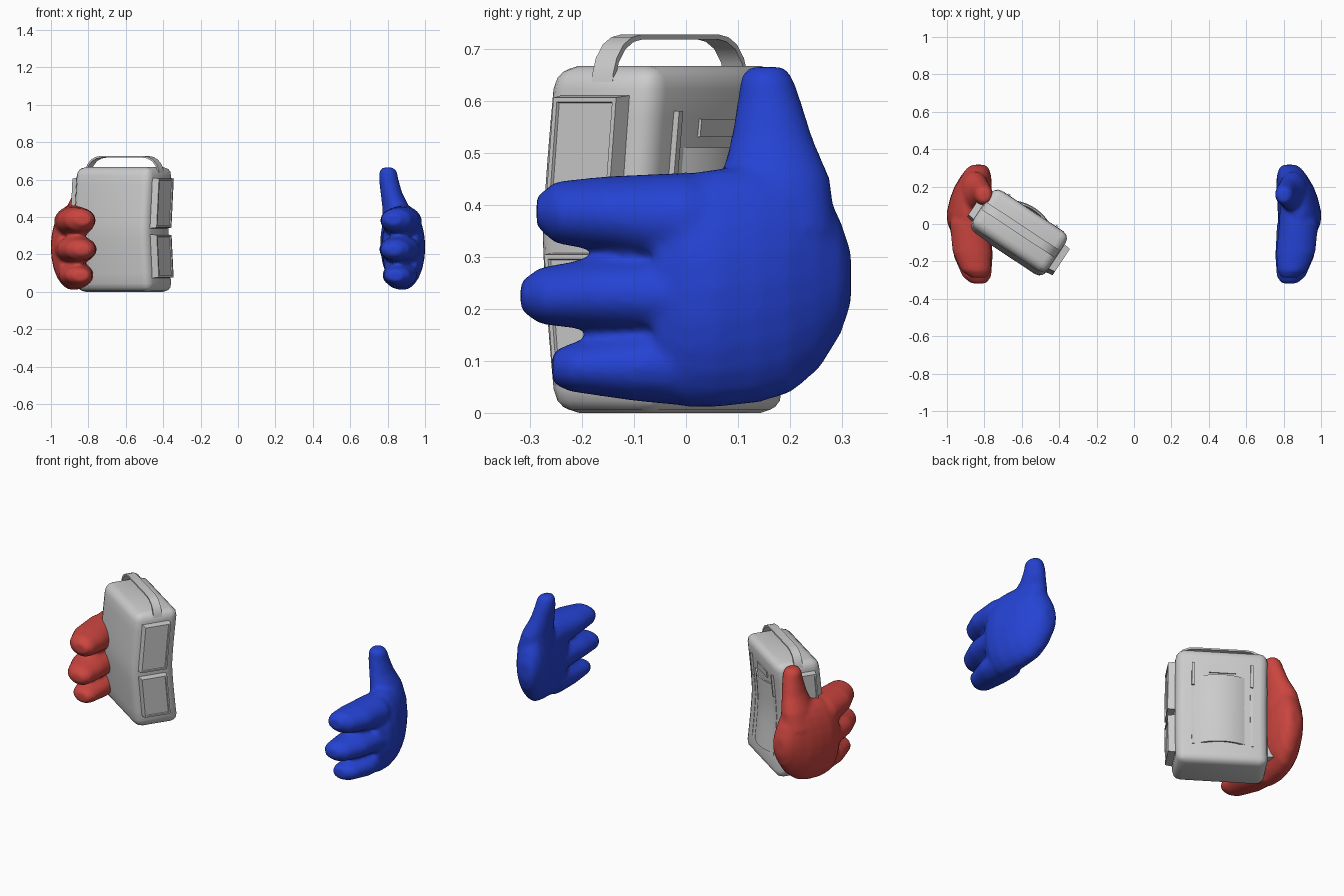
import bpy, bmesh, math
from mathutils import Matrix, Vector

if "Cube" in bpy.data.objects:
    bpy.data.objects.remove(bpy.data.objects["Cube"])


def material(name, rgb):
    m = bpy.data.materials.new(name)
    m.diffuse_color = (*rgb, 1)
    m.use_nodes = True
    m.node_tree.nodes["Principled BSDF"].inputs["Base Color"].default_value = m.diffuse_color
    return m


RED = material("glove red", (0.60, 0.06, 0.05))
BLUE = material("glove blue", (0.018, 0.055, 0.65))
GREY = material("pack grey", (0.60, 0.60, 0.60))


def finish(bm, name, mat, angle=35):
    bmesh.ops.recalc_face_normals(bm, faces=bm.faces)
    me = bpy.data.meshes.new(name)
    bm.to_mesh(me)
    bm.free()
    me.materials.append(mat)
    ob = bpy.data.objects.new(name, me)
    bpy.context.collection.objects.link(ob)
    bpy.ops.object.select_all(action='DESELECT')
    bpy.context.view_layer.objects.active = ob
    ob.select_set(True)
    bpy.ops.object.shade_smooth_by_angle(angle=math.radians(angle))
    return ob


# ---------- hands: lofted ellipses (x, y, z, radius x, other radius) ----------
PALM = [(.885, -.06, .235, .08, .19), (.885, 0, .235, .113, .225), (.885, .06, .24, .117, .23),
        (.875, .14, .247, .108, .228), (.86, .20, .257, .10, .22), (.845, .255, .268, .082, .185),
        (.835, .297, .26, .06, .11), (.83, .317, .26, .035, .05)]
FINGERS = [
    [(.83, -.287, .387, .042, .03), (.845, -.25, .385, .08, .06), (.865, -.15, .382, .105, .073),
     (.88, 0, .37, .105, .092), (.87, .1, .36, .09, .09)],
    [(.83, -.318, .225, .042, .028), (.84, -.28, .225, .078, .055), (.86, -.17, .228, .105, .07),
     (.875, 0, .225, .112, .08)],
    [(.84, -.257, .087, .042, .03), (.85, -.225, .087, .07, .046), (.865, -.1, .088, .093, .065),
     (.87, .03, .1, .09, .09)]]
THUMB = [(.80, .155, .665, .028, .034), (.803, .155, .645, .047, .05), (.806, .16, .60, .052, .061),
         (.82, .165, .53, .058, .078), (.845, .172, .45, .073, .105), (.86, .17, .35, .09, .12)]


def loft(bm, rings, side, upright=False, n=24):
    loops = []
    for x, y, z, rx, ro in rings:
        loop = []
        for i in range(n):
            a = 2 * math.pi * i / n
            dx, d = rx * math.cos(a), ro * math.sin(a)
            off = (dx, d, 0) if upright else (dx, 0, d)
            loop.append(bm.verts.new((side * (x + off[0]), y + off[1], z + off[2])))
        loops.append(loop)
    for a, b in zip(loops, loops[1:]):
        for i in range(n):
            j = (i + 1) % n
            bm.faces.new((a[i], a[j], b[j], b[i]))
    bm.faces.new(loops[0])
    bm.faces.new(loops[-1])


def hand(name, side, mat):
    bm = bmesh.new()
    loft(bm, PALM, side)
    for f in FINGERS:
        loft(bm, f, side)
    loft(bm, THUMB, side, upright=True)
    ob = finish(bm, name, mat, 180)
    # blend the lofts into one soft skin
    r = ob.modifiers.new("blend", 'REMESH')
    r.mode, r.voxel_size, r.use_smooth_shade = 'VOXEL', .011, True
    s = ob.modifiers.new("soften", 'SMOOTH')
    s.factor, s.iterations = .5, 6


hand("right_hand", -1, RED)
hand("left_hand", 1, BLUE)

# ---------- pack: built upright along x, bent, then turned into place ----------
PLACE = Matrix.Translation((-.607, -.031, 0)) @ Matrix.Rotation(math.radians(-33.4), 4, 'Z')


def pack_part(bm, name, bend=True, angle=35):
    for v in bm.verts:
        if bend:
            t = min(1, abs(v.co.z - .335) / .335)
            v.co.y -= .03 * (1 - t ** 1.3)
        v.co = PLACE @ v.co
    return finish(bm, name, GREY, angle)


def box(bm, lo, hi):
    lo, hi = Vector(lo), Vector(hi)
    m = Matrix.Translation((lo + hi) / 2) @ Matrix.Diagonal((*(hi - lo), 1))
    return bmesh.ops.create_cube(bm, size=1, matrix=m)['verts']


def slice_z(bm, heights):
    for z in heights:
        bmesh.ops.bisect_plane(bm, geom=bm.verts[:] + bm.edges[:] + bm.faces[:],
                               plane_co=(0, 0, z), plane_no=(0, 0, 1))


# body
bm = bmesh.new()
box(bm, (-.24, -.125, 0), (.24, .125, .667))
bmesh.ops.bevel(bm, geom=bm.edges[:], offset=.045, segments=3, profile=.5, affect='EDGES')
slice_z(bm, [.1 + .047 * i for i in range(11)])
pack_part(bm, "pack_body", angle=60)

# side pouches with a sunken outer panel
for side, word in ((1, "right"), (-1, "left")):
    for z0, z1, level in ((.337, .613, "upper"), (.072, .31, "lower")):
        bm = bmesh.new()
        x0, x1 = sorted((side * .215, side * .277))
        vs = box(bm, (x0, -.088, z0), (x1, .076, z1))
        mid = Vector((0, -.006, (z0 + z1) / 2))
        for v in vs:
            if v.co.x * side > .25:
                v.co.y = mid.y + (v.co.y - mid.y) * .88
                v.co.z = mid.z + (v.co.z - mid.z) * .95
        bm.normal_update()
        outer = [f for f in bm.faces if f.normal.x * side > .9]
        bmesh.ops.inset_region(bm, faces=outer, thickness=.012, depth=0)
        bmesh.ops.inset_region(bm, faces=outer, thickness=.003, depth=-.006)
        pack_part(bm, f"{word}_{level}_pouch", angle=20)

# carrying handle: a flat strap following an arch
half = [(.238, .615), (.235, .65), (.222, .682), (.198, .708), (.168, .722), (.135, .727)]
path = half + [(-x, z) for x, z in reversed(half)]
bm = bmesh.new()
rows = []
for x, z in path:
    k = 1 - .009 / math.hypot(x, z - .5)
    rows.append([bm.verts.new(c) for c in (
        (x, -.024, z), (x, .024, z),
        (x * k, .024, z - .009), (x * k, -.024, z - .009))])
for a, b in zip(rows, rows[1:]):
    for i in range(4):
        j = (i + 1) % 4
        bm.faces.new((a[i], a[j], b[j], b[i]))
bm.faces.new(rows[0])
bm.faces.new(rows[-1])
pack_part(bm, "carry_handle", bend=False, angle=40)

# curved open-topped pocket on the back
bm = bmesh.new()
N = 10
outer, inner = [], []
for i in range(N + 1):
    s = -1 + 2 * i / N
    outer.append((.13 * s, .118 + .034 * (1 - s * s)))
    inner.append((.12 * s, .110 + .034 * (1 - s * s)))
ring = outer + inner[::-1]
face = bm.faces.new([bm.verts.new((x, y, .11)) for x, y in ring])
ext = bmesh.ops.extrude_face_region(bm, geom=[face])
bmesh.ops.translate(bm, vec=(0, 0, .40),
                    verts=[g for g in ext['geom'] if isinstance(g, bmesh.types.BMVert)])
slice_z(bm, [.19, .26, .335, .41])
pack_part(bm, "back_pocket")

# plain tab above the pocket
bm = bmesh.new()
box(bm, (-.07, .11, .53), (.07, .131, .565))
pack_part(bm, "back_tab")

# slim straps beside the pocket, with raised upper ends
for side, word in ((1, "right"), (-1, "left")):
    bm = bmesh.new()
    x0, x1 = sorted((side * .146, side * .160))
    box(bm, (x0, .11, .10), (x1, .127, .46))
    slice_z(bm, [.19, .26, .335, .41])
    box(bm, (x0, .11, .455), (x1, .137, .58))
    pack_part(bm, f"{word}_back_strap")
